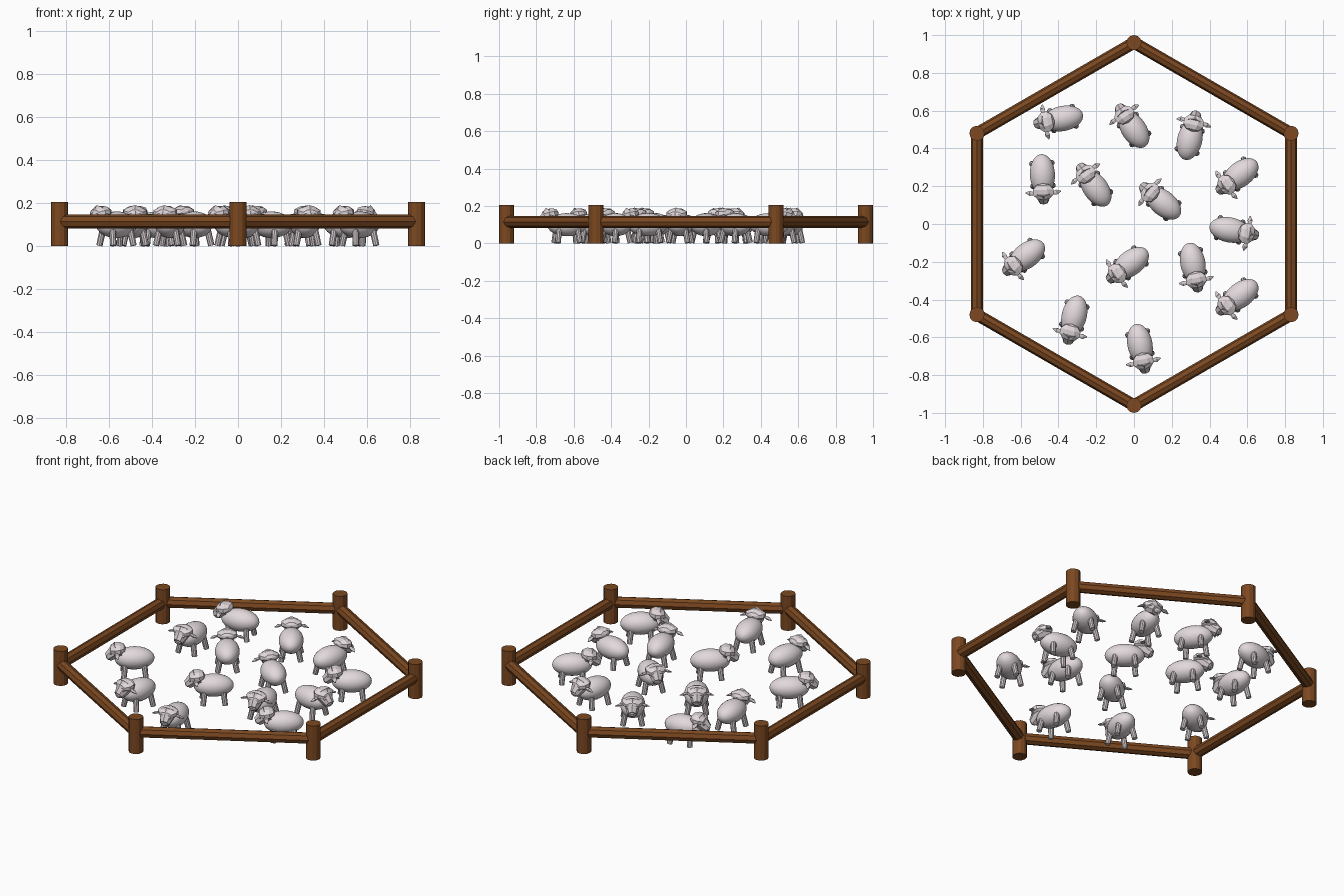
import bpy, bmesh, math
from mathutils import Vector, Matrix

if "Cube" in bpy.data.objects:
    bpy.data.objects.remove(bpy.data.objects["Cube"])


def material(name, rgb):
    m = bpy.data.materials.new(name)
    m.diffuse_color = (*rgb, 1)
    m.use_nodes = True
    m.node_tree.nodes["Principled BSDF"].inputs["Base Color"].default_value = m.diffuse_color
    return m


wood = material("wood", (0.20, 0.065, 0.015))
wool = material("wool", (0.76, 0.69, 0.71))
skin = material("skin", (0.64, 0.58, 0.60))


def rod(bm, a, b, r1, r2, sides, flat=1.0):
    """Tapered rod between two points, optionally flattened."""
    a, b = Vector(a), Vector(b)
    d = b - a
    mat = Matrix.Translation((a + b) / 2) @ d.to_track_quat('Z', 'Y').to_matrix().to_4x4()
    bmesh.ops.create_cone(bm, cap_ends=True, segments=sides, radius1=r1, radius2=r2,
                          depth=d.length, matrix=mat @ Matrix.Diagonal((1, flat, 1, 1)))


def ball(bm, centre, size, u, v, pitch=0):
    """Ellipsoid with its poles along x."""
    mat = (Matrix.Translation(centre) @ Matrix.Rotation(pitch, 4, 'Y')
           @ Matrix.Diagonal((*size, 1)) @ Matrix.Rotation(math.pi / 2, 4, 'Y')
           @ Matrix.Rotation(math.pi / u, 4, 'Z'))
    bmesh.ops.create_uvsphere(bm, u_segments=u, v_segments=v, radius=1, matrix=mat)


def mesh(name, bm, mat, smooth=False):
    for f in bm.faces:
        f.smooth = smooth
    me = bpy.data.meshes.new(name)
    bm.to_mesh(me)
    bm.free()
    me.materials.append(mat)
    return me


def place(name, me, matrix=Matrix()):
    ob = bpy.data.objects.new(name, me)
    bpy.context.collection.objects.link(ob)
    ob.matrix_world = matrix


# Hexagonal fence: posts and one rail per side
corners = [Vector((0.96 * math.sin(math.radians(60 * i)),
                   0.96 * math.cos(math.radians(60 * i)), 0)) for i in range(6)]
for i, c in enumerate(corners):
    bm = bmesh.new()
    rod(bm, c, c + Vector((0, 0, 0.205)), 0.04, 0.04, 12)
    place(f"fence_post_{i + 1}", mesh("fence_post", bm, wood))
    bm = bmesh.new()
    up = Vector((0, 0, 0.115))
    rod(bm, c + up, corners[(i + 1) % 6] + up, 0.032, 0.032, 8)
    place(f"fence_rail_{i + 1}", mesh("fence_rail", bm, wood))

# Sheep parts, facing +x
bm = bmesh.new()
ball(bm, (0, 0, 0.1), (0.108, 0.067, 0.062), 24, 16)
body = mesh("sheep_body", bm, wool, True)

bm = bmesh.new()
for sx in (-1, 1):
    for sy in (-1, 1):
        rod(bm, (sx * 0.05, sy * 0.036, 0.085), (sx * 0.06, sy * 0.053, 0.003),
            0.016, 0.015, 10)
legs = mesh("sheep_legs", bm, skin)

# Wool cap with a wide low-poly outline
bm = bmesh.new()
ball(bm, (0.092, 0, 0.157), (0.046, 0.061, 0.032), 8, 5, 0.15)
cap = mesh("sheep_wool_cap", bm, wool)

# Face, muzzle, eyes and drooping ears
bm = bmesh.new()
rod(bm, (0.085, 0, 0.155), (0.142, 0, 0.108), 0.047, 0.027, 8)
ball(bm, (0.136, 0, 0.112), (0.02, 0.026, 0.02), 8, 4, 0.6)
for s in (-1, 1):
    ball(bm, (0.128, s * 0.024, 0.142), (0.009, 0.009, 0.009), 8, 6)
    rod(bm, (0.1, s * 0.042, 0.15), (0.097, s * 0.07, 0.143), 0.006, 0.015, 6, 0.5)
    rod(bm, (0.097, s * 0.07, 0.143), (0.093, s * 0.093, 0.134), 0.015, 0.003, 6, 0.5)
head = mesh("sheep_head", bm, skin)

# Flock: rump and head positions seen from above
flock = [(-.27, .58, -.47, .54), (.06, .41, -.06, .59), (.27, .34, .32, .55),
         (.65, .33, .48, .20), (-.14, .10, -.26, .27), (.24, .04, .07, .18),
         (-.49, .37, -.48, .16), (.40, -.01, .60, -.05), (-.48, -.10, -.65, -.23),
         (.07, -.14, -.10, -.27), (.29, -.10, .33, -.30), (.65, -.31, .48, -.44),
         (-.29, -.38, -.34, -.58), (.01, -.53, .05, -.73)]
for i, (tx, ty, hx, hy) in enumerate(flock):
    d = Vector((hx - tx, hy - ty, 0)).normalized()
    mat = (Matrix.Translation(Vector((tx, ty, 0)) + d * 0.108)
           @ Matrix.Rotation(math.atan2(d.y, d.x), 4, 'Z'))
    for name, me in (("body", body), ("legs", legs), ("wool_cap", cap), ("head", head)):
        place(f"sheep_{i + 1}_{name}", me, mat)
